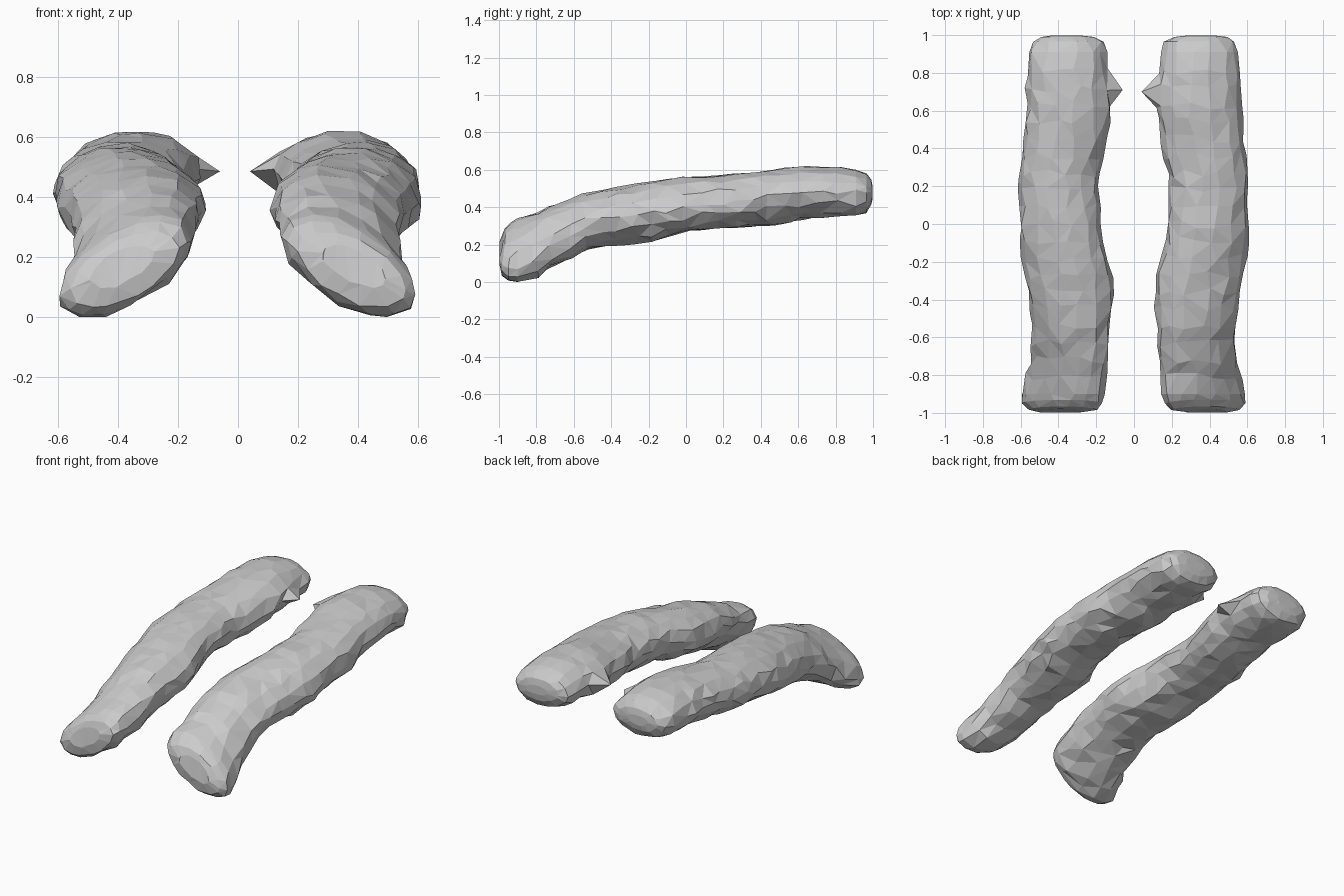
import bpy, bmesh, math, random

if "Cube" in bpy.data.objects:
    bpy.data.objects.remove(bpy.data.objects["Cube"])

# Stations along the bar: y, inner x, outer x, bottom z, top z, tilt (degrees)
STATIONS = [
    (-0.998, 0.28, 0.49, 0.10, 0.24, 33),
    (-0.985, 0.20, 0.56, 0.03, 0.285, 33),
    (-0.95, 0.165, 0.595, 0.008, 0.32, 33),
    (-0.90, 0.15, 0.598, 0.00, 0.34, 32),
    (-0.80, 0.145, 0.565, 0.025, 0.375, 27),
    (-0.70, 0.14, 0.54, 0.10, 0.42, 19),
    (-0.50, 0.118, 0.54, 0.185, 0.485, 9),
    (-0.30, 0.108, 0.57, 0.205, 0.52, 4),
    (-0.12, 0.155, 0.612, 0.235, 0.55, 6),
    (0.02, 0.175, 0.60, 0.275, 0.565, 3),
    (0.25, 0.185, 0.615, 0.295, 0.575, 0),
    (0.40, 0.15, 0.59, 0.295, 0.595, 0),
    (0.60, 0.125, 0.57, 0.335, 0.62, 2),
    (0.80, 0.14, 0.568, 0.35, 0.618, 3),
    (0.91, 0.15, 0.55, 0.352, 0.60, 3),
    (0.965, 0.16, 0.53, 0.37, 0.58, 3),
    (0.99, 0.21, 0.49, 0.41, 0.55, 3),
    (0.998, 0.28, 0.43, 0.45, 0.51, 3),
]
SIDES = 14


def station_at(y):
    for a, b in zip(STATIONS, STATIONS[1:]):
        if y <= b[0]:
            f = (y - a[0]) / (b[0] - a[0])
            return [p + (q - p) * f for p, q in zip(a, b)]
    return list(STATIONS[-1])


def make_bar(name, side, seed, spike, pull):
    rng = random.Random(seed)
    bm = bmesh.new()
    # Dense rings through the body, exact stations at the rounded ends
    ys = ([s[0] for s in STATIONS[:4]] + [-0.81 + i * 0.09 for i in range(19)]
          + [s[0] for s in STATIONS[-4:]])
    rings = []
    for y in ys:
        _, x0, x1, z0, z1, tilt = station_at(y)
        amount = 0.005 if abs(y) > 0.94 else 0.009
        ring = []
        for k in range(SIDES):
            t = 2 * math.pi * (k + rng.uniform(-0.25, 0.25)) / SIDES
            # Tilted oval with the outer edge lower than the inner edge
            x = (x0 + x1) / 2 + (x1 - x0) / 2 * math.cos(t)
            z = (z0 + z1) / 2 + (z1 - z0) / 2 * math.sin(t - math.radians(tilt))
            dy = rng.uniform(-0.025, 0.025) if abs(y) < 0.88 else 0
            # The underside and edges are rougher than the top
            rough = amount * (0.5 if math.sin(t) > 0.4 else 1.2)
            x += rng.uniform(-rough, rough)
            z = max(0, z + rng.uniform(-rough, rough))
            # Lean the front end so its upper edge sits further back
            if y < -0.94:
                dy = 0.02 * max(0, math.sin(t))
            ring.append(bm.verts.new((side * x, y + dy, z)))
        rings.append(ring)
    for a, b in zip(rings, rings[1:]):
        for k in range(SIDES):
            n = (k + 1) % SIDES
            bm.faces.new((a[k], a[n], b[n], b[k]))
    bm.faces.new(rings[0])
    bm.faces.new(rings[-1])
    # Small pointed burr on the inner edge near the back
    tip = min((v for v in bm.verts if abs(v.co.x) < 0.2),
              key=lambda v: abs(v.co.y - spike[1]) + abs(v.co.z - spike[2]))
    tip.co = spike
    for e in tip.link_edges:
        e.other_vert(tip).co.x -= side * pull
    bmesh.ops.triangulate(bm, faces=bm.faces[:], quad_method='SHORT_EDGE')
    bmesh.ops.recalc_face_normals(bm, faces=bm.faces[:])
    mesh = bpy.data.meshes.new(name)
    bm.to_mesh(mesh)
    bm.free()
    bpy.context.collection.objects.link(bpy.data.objects.new(name, mesh))


make_bar("right_bar", 1, 3, (0.04, 0.70, 0.485), 0.015)
make_bar("left_bar", -1, 8, (-0.06, 0.71, 0.485), 0.01)
